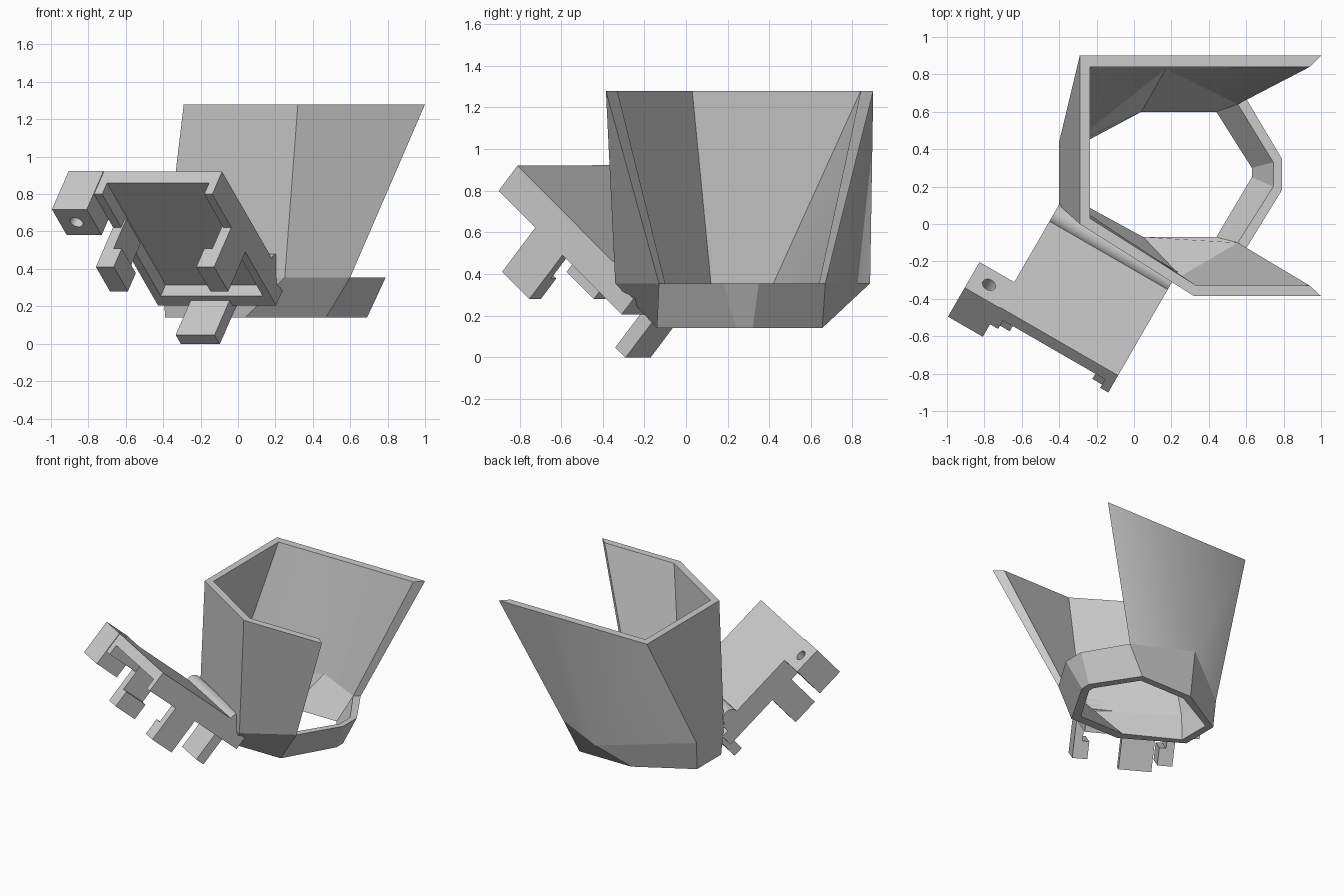
import bpy, bmesh, math
from mathutils import Vector

if "Cube" in bpy.data.objects:
    bpy.data.objects.remove(bpy.data.objects["Cube"])


def make_object(name, bm):
    bmesh.ops.recalc_face_normals(bm, faces=bm.faces[:])
    mesh = bpy.data.meshes.new(name)
    bm.to_mesh(mesh)
    bm.free()
    ob = bpy.data.objects.new(name, mesh)
    bpy.context.collection.objects.link(ob)
    return ob


def shade(ob, degrees):
    bpy.ops.object.select_all(action='DESELECT')
    ob.select_set(True)
    bpy.context.view_layer.objects.active = ob
    bpy.ops.object.shade_smooth_by_angle(angle=math.radians(degrees))


# Holder shell: closed eight-sided collar, upper wall open on the +x side
Z_BOTTOM, Z_MID, Z_TOP = 0.14, 0.355, 1.28
bottom_out = [(.69, .32), (.47, .655), (.02, .655), (-.39, .42), (-.39, .12), (.04, -.14), (.47, -.14), (.69, .24)]
bottom_in = [(.63, .30), (.44, .60), (.04, .60), (-.335, .40), (-.335, .14), (.05, -.07), (.44, -.07), (.63, .25)]
mid_out = [(.79, .35), (.60, .67), (.17, .885), (-.40, .44), (-.40, .10), (.25, -.34), (.60, -.13), (.79, .18)]
mid_in = [(.745, .33), (.555, .64), (.17, .83), (-.345, .42), (-.345, .12), (.25, -.28), (.555, -.10), (.745, .20)]
top_out = [(1, .90), (.56, .90), (-.29, .90), (-.29, 0), (.32, -.385), (1, -.385)]
top_in = [(.94, .84), (.52, .84), (-.235, .84), (-.235, .03), (.335, -.33), (.94, -.33)]

bm = bmesh.new()


def section(points, z):
    return [bm.verts.new((x, y, z)) for x, y in points]


bo, bi = section(bottom_out, Z_BOTTOM), section(bottom_in, Z_BOTTOM)
mo, mi = section(mid_out, Z_MID), section(mid_in, Z_MID)
to, ti = section(top_out, Z_TOP), section(top_in, Z_TOP)
for i in range(8):
    j = (i + 1) % 8
    for a, b in ((bo, mo), (bi, mi), (bo, bi)):
        bm.faces.new((a[i], a[j], b[j], b[i]))
    if 1 <= i <= 5:                                   # upper wall
        bm.faces.new((mo[i], mo[j], to[i], to[i - 1]))
        bm.faces.new((mi[i], mi[j], ti[i], ti[i - 1]))
        bm.faces.new((to[i - 1], to[i], ti[i], ti[i - 1]))
    else:                                             # bare collar rim
        bm.faces.new((mo[i], mo[j], mi[j], mi[i]))
for m, t in ((1, 0), (6, 5)):                         # edges of the opening
    bm.faces.new((mo[m], to[t], ti[t], mi[m]))
shell = make_object("holder_shell", bm)
shade(shell, 38)
for p in shell.data.polygons:                         # collar stays faceted
    if p.center.z < Z_MID + .01:
        p.use_smooth = False

# Tilted bracket frame: u along the width, d down the slope, n out of the tray
TILT = math.radians(41)
C, S = math.cos(TILT), math.sin(TILT)
ORIGIN = Vector((-.70, -.455, .92))
U = Vector((.866, -.5, 0))
D = Vector((.5 * C, .866 * C, -S))
N = Vector((-.5 * S, -.866 * S, -C))


def to_world(bm):
    for v in bm.verts:
        v.co = ORIGIN + U * v.co.x + D * v.co.y + N * v.co.z


def box(name, u, d, n):
    bm = bmesh.new()
    bmesh.ops.create_cube(bm, size=1)
    for v in bm.verts:
        v.co = [r[0] if c < 0 else r[1] for c, r in zip(v.co, (u, d, n))]
    to_world(bm)
    return make_object(name, bm)


U0, W, L = -.02, 0.71, 0.905
box("tray_plate", (U0, W), (0, .85), (0, .08))
box("tray_bottom_wall", (U0, W), (.83, L), (.06, .16))
box("bottom_tab", (.20, .44), (.865, .94), (.09, .405))


# Side walls with hooked prongs, mirrored across the tray
def side(a, b, mirrored):
    return (W - b, W - a) if mirrored else (U0 + a, U0 + b)


for label, m in (("left", False), ("right", True)):
    box(label + "_wall", side(0, .05, m), (0, .85), (.02, .16))
    box(label + "_prong", side(0, .06, m), (.27, .47), (.1, .44))
    box(label + "_hook", side(0, .11, m), (.27, .47), (.31, .44))

# Corner block with a through hole: filled outline, pushed out along n
bm = bmesh.new()
corners = [(-.235, -.005), (U0, -.005), (U0, .205), (-.235, .205)]
hole = [(-.13 + .037 * math.cos(t * math.tau / 24), .10 + .037 * math.sin(t * math.tau / 24)) for t in range(24)]
edges = []
for loop in (corners, hole):
    vs = [bm.verts.new((u, d, 0)) for u, d in loop]
    edges += [bm.edges.new((vs[i - 1], vs[i])) for i in range(len(vs))]
bmesh.ops.triangle_fill(bm, use_beauty=True, edges=edges)
pushed = bmesh.ops.extrude_face_region(bm, geom=bm.faces[:], use_keep_orig=True)
for v in pushed["geom"]:
    if isinstance(v, bmesh.types.BMVert):
        v.co.z = .272
to_world(bm)
shade(make_object("mounting_block", bm), 30)

# Rounded joint between the tray and the shell
bm = bmesh.new()
bmesh.ops.create_cone(bm, cap_ends=True, segments=32, radius1=.062, radius2=.062, depth=W - U0)
for v in bm.verts:
    x, y, z = v.co
    v.co = (z + (W + U0) / 2, x + .765, y)
to_world(bm)
shade(make_object("rounded_joint", bm), 30)
